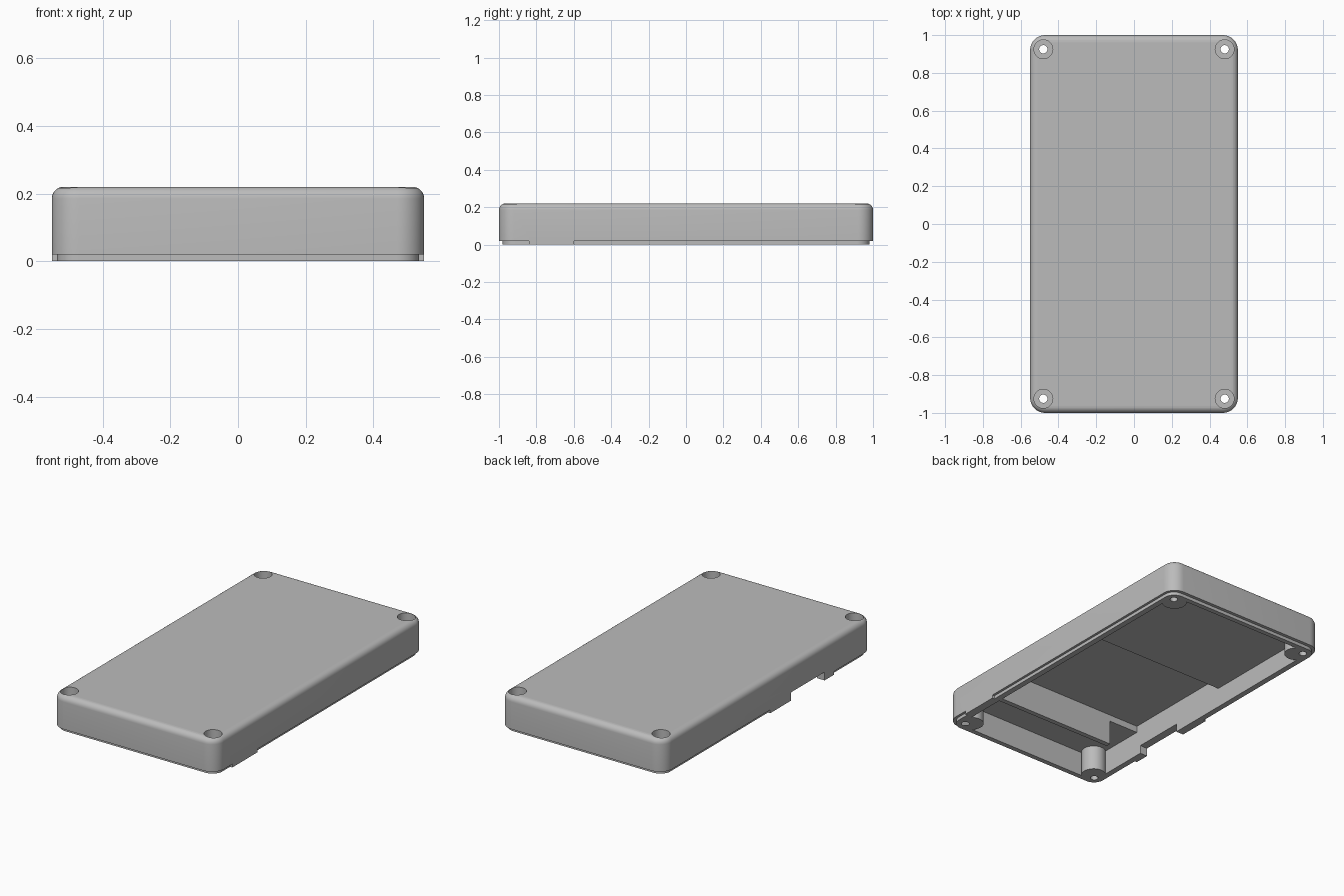
import bpy, bmesh, math

cube = bpy.data.objects.get("Cube")
if cube:
    bpy.data.objects.remove(cube, do_unlink=True)

grey = bpy.data.materials.new("plain grey")
grey.use_nodes = True
tone = (0.5, 0.5, 0.5, 1)
grey.diffuse_color = tone
grey.node_tree.nodes["Principled BSDF"].inputs["Base Color"].default_value = tone

HX, HY, TOP, SEAM = 0.55, 1.0, 0.22, 0.02


def make(name, bm):
    bmesh.ops.recalc_face_normals(bm, faces=bm.faces)
    mesh = bpy.data.meshes.new(name)
    bm.to_mesh(mesh)
    bm.free()
    mesh.materials.append(grey)
    ob = bpy.data.objects.new(name, mesh)
    bpy.context.collection.objects.link(ob)
    return ob


def rounded_stack(name, layers, steps=10):
    """Solid through rounded rectangles given as (half x, half y, radius, z)."""
    bm = bmesh.new()
    rings = []
    for hx, hy, r, z in layers:
        ring = []
        for k, (sx, sy) in enumerate([(1, 1), (-1, 1), (-1, -1), (1, -1)]):
            for i in range(steps + 1):
                a = math.pi / 2 * (k + i / steps)
                ring.append(bm.verts.new((sx * (hx - r) + r * math.cos(a),
                                          sy * (hy - r) + r * math.sin(a), z)))
        rings.append(ring)
    for low, high in zip(rings, rings[1:]):
        for i in range(len(low)):
            j = (i + 1) % len(low)
            bm.faces.new((low[i], low[j], high[j], high[i]))
    bm.faces.new(rings[0])
    bm.faces.new(rings[-1])
    return make(name, bm)


def box(name, x, y, z):
    bm = bmesh.new()
    bmesh.ops.create_cube(bm, size=1)
    for v in bm.verts:
        for i, (a, b) in enumerate((x, y, z)):
            v.co[i] = a if v.co[i] < 0 else b
    return make(name, bm)


def rod(name, x, y, z, r, along_x=False):
    """Cylinder along z, or along x; the long axis takes a pair of ends."""
    ends = x if along_x else z
    bm = bmesh.new()
    bmesh.ops.create_cone(bm, cap_ends=True, segments=32, radius1=r, radius2=r,
                          depth=ends[1] - ends[0])
    mid = sum(ends) / 2
    for v in bm.verts:
        a, b, c = v.co
        v.co = (mid + c, y + b, z + a) if along_x else (x + a, y + b, mid + c)
    return make(name, bm)


def combine(body, tool, operation):
    mod = body.modifiers.new("combine", "BOOLEAN")
    mod.operation, mod.object, mod.solver = operation, tool, "EXACT"
    graph = bpy.context.evaluated_depsgraph_get()
    mesh = bpy.data.meshes.new_from_object(body.evaluated_get(graph))
    body.modifiers.clear()
    body.data = mesh
    bpy.data.objects.remove(tool, do_unlink=True)


# outer shell with rounded top edge
R, CORNER, STEPS = 0.035, 0.08, 6
layers = [(HX, HY, CORNER, SEAM)]
for i in range(STEPS + 1):
    a = math.pi / 2 * i / STEPS
    inset = R * (1 - math.cos(a))
    layers.append((HX - inset, HY - inset, CORNER - inset, TOP - R + R * math.sin(a)))
case = rounded_stack("enclosure_lid", layers)

# inset sealing lip below the seam
combine(case, rounded_stack("lip", [(0.535, 0.98, 0.065, 0), (0.535, 0.98, 0.065, 0.05)]), "UNION")

# flush tabs at the openings
combine(case, box("cable_tab", (0.48, HX), (-0.84, -0.60), (0, 0.04)), "UNION")
for y in ((-0.22, -0.02), (-0.63, -0.54)):
    combine(case, box("side_tab", (-HX, -0.48), y, (0, 0.04)), "UNION")

# cavities: back bay, deep middle bay, front bay
for y, ceiling in (((0.15, 0.95), 0.12), ((-0.57, 0.151), 0.19), ((-0.95, -0.60), 0.15)):
    combine(case, box("bay", (-0.5, 0.5), y, (-0.1, ceiling)), "DIFFERENCE")

# wire gap in the partition and port opening in the side
combine(case, box("wire_gap", (-0.5, -0.30), (-0.65, -0.52), (-0.1, 0.15)), "DIFFERENCE")
combine(case, box("port", (-0.6, -0.45), (-0.54, -0.22), (-0.1, 0.05)), "DIFFERENCE")

corners = [(sx, sy) for sx in (-1, 1) for sy in (-1, 1)]

# corner screw posts
for sx, sy in corners:
    combine(case, rod("post", sx * 0.455, sy * 0.9, (0, 0.2), 0.07), "UNION")

# stepped screw holes
for sx, sy in corners:
    x, y = sx * 0.48, sy * 0.925
    combine(case, rod("head_recess", x, y, (0.16, 0.3), 0.05), "DIFFERENCE")
    combine(case, rod("screw_hole", x, y, (-0.1, 0.3), 0.022), "DIFFERENCE")

# two half-round cable passages
for y in (-0.78, -0.66):
    combine(case, rod("cable_hole", (0.42, 0.65), y, 0, 0.04, along_x=True), "DIFFERENCE")

bpy.ops.object.select_all(action="DESELECT")
case.select_set(True)
bpy.context.view_layer.objects.active = case
bpy.ops.object.shade_smooth_by_angle(angle=math.radians(30))
